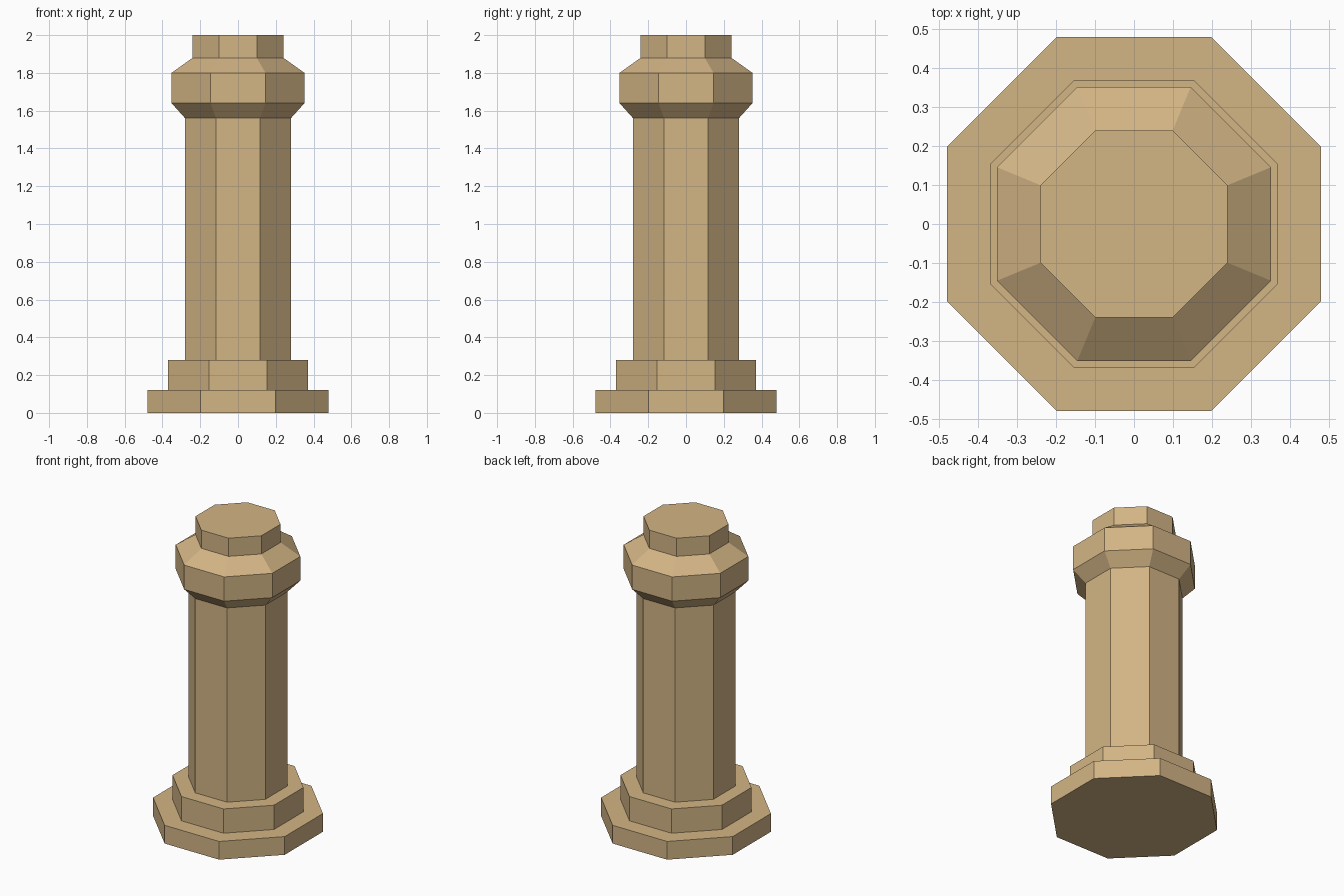
import bpy
import bmesh
from math import pi, cos, sin

cube = bpy.data.objects.get("Cube")
if cube:
    bpy.data.objects.remove(cube, do_unlink=True)

SIDES = 8

stone = bpy.data.materials.new("sandstone")
stone.use_nodes = True
colour = (0.65, 0.46, 0.235, 1.0)
stone.diffuse_color = colour
stone.node_tree.nodes["Principled BSDF"].inputs["Base Color"].default_value = colour


def octagonal_part(name, profile):
    """Solid with flat sides facing the axes; profile = (half width, height)."""
    bm = bmesh.new()
    rings = []
    for half_width, z in profile:
        r = half_width / cos(pi / SIDES)
        angles = [(i + 0.5) * 2 * pi / SIDES for i in range(SIDES)]
        rings.append([bm.verts.new((r * cos(a), r * sin(a), z)) for a in angles])
    for low, high in zip(rings, rings[1:]):
        for i in range(SIDES):
            j = (i + 1) % SIDES
            bm.faces.new((low[i], low[j], high[j], high[i]))
    bm.faces.new(rings[0][::-1])
    bm.faces.new(rings[-1])
    mesh = bpy.data.meshes.new(name)
    bm.to_mesh(mesh)
    bm.free()
    mesh.materials.append(stone)
    obj = bpy.data.objects.new(name, mesh)
    bpy.context.collection.objects.link(obj)
    return obj


# Stepped base
octagonal_part("base_slab", [(0.48, 0), (0.48, 0.12)])
octagonal_part("base_step", [(0.37, 0.12), (0.37, 0.28)])

# Plain shaft
octagonal_part("shaft", [(0.28, 0.28), (0.28, 1.56)])

# Collar flaring out and sloping back in, then the top block
octagonal_part("collar", [(0.28, 1.56), (0.352, 1.64), (0.352, 1.8), (0.24, 1.88)])
octagonal_part("top_block", [(0.24, 1.88), (0.24, 2)])
